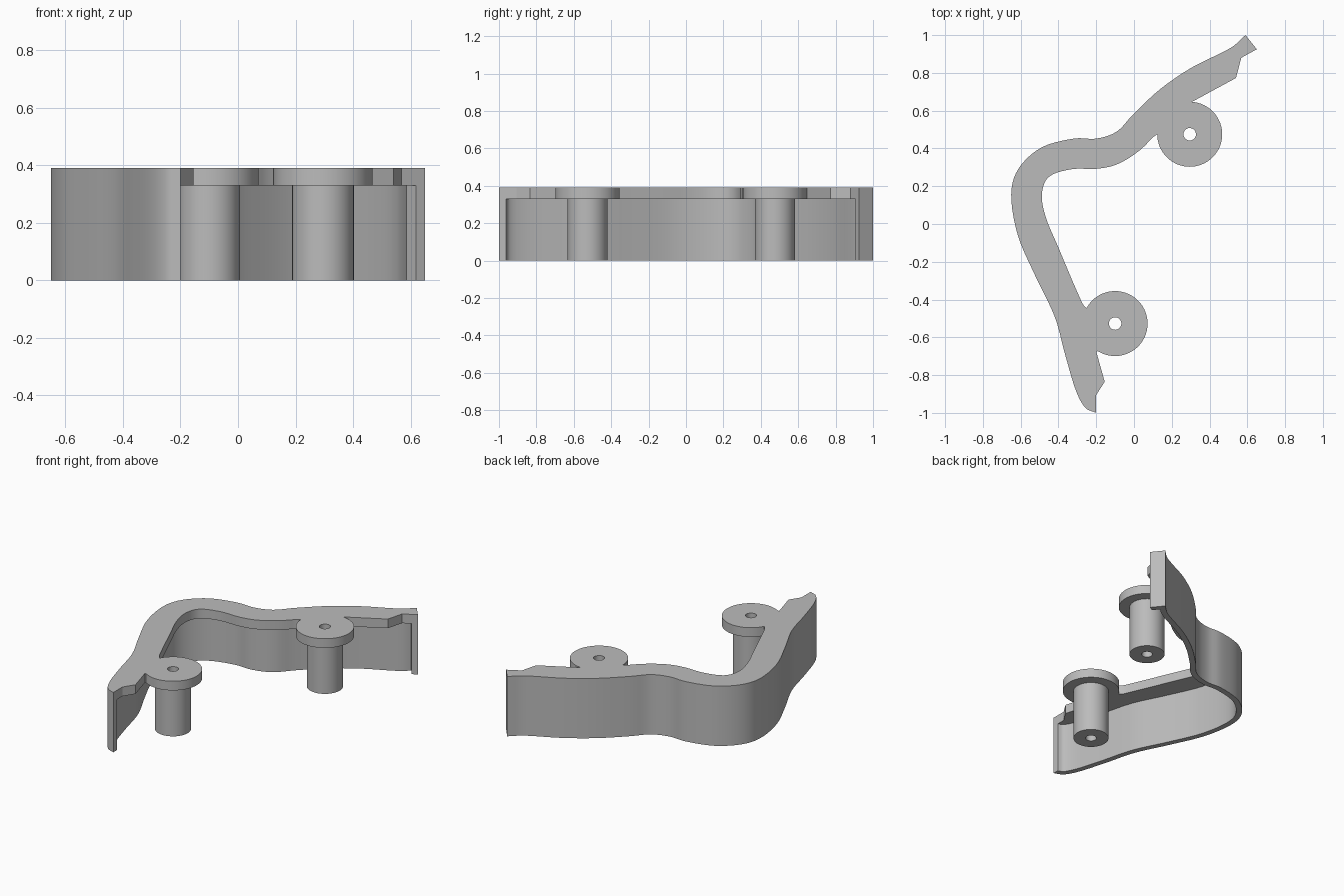
import bpy, bmesh
from math import cos, sin, radians
from mathutils import Vector

if "Cube" in bpy.data.objects:
    bpy.data.objects.remove(bpy.data.objects["Cube"], do_unlink=True)

HEIGHT, FLANGE_Z, WALL = 0.39, 0.33, 0.036
POSTS = [(-0.10, -0.527), (0.295, 0.475)]
DISC_R, POST_R, HOLE_R = 0.172, 0.107, 0.033


def smooth_path(pts, steps=5):
    """Catmull-Rom curve through the points."""
    p = [Vector(q) for q in pts]
    p = [2 * p[0] - p[1]] + p + [2 * p[-1] - p[-2]]
    out = []
    for a, b, c, d in zip(p, p[1:], p[2:], p[3:]):
        for i in range(steps):
            t = i / steps
            out.append(0.5 * (2 * b + (c - a) * t + (2 * a - 5 * b + 4 * c - d) * t ** 2
                              + (3 * b - a - 3 * c + d) * t ** 3))
    return out + [p[-2]]


def arc(centre, r, start, end, n=48):
    return [Vector((centre[0] + r * cos(radians(start + (end - start) * i / n)),
                    centre[1] + r * sin(radians(start + (end - start) * i / n))))
            for i in range(n + 1)]


def prism(name, outline, z0, z1):
    """Extrude a flat outline between two heights."""
    bm = bmesh.new()
    base = bm.faces.new([bm.verts.new((p[0], p[1], z0)) for p in outline])
    top = bmesh.ops.extrude_face_region(bm, geom=[base])["geom"]
    bmesh.ops.translate(bm, vec=(0, 0, z1 - z0),
                        verts=[v for v in top if isinstance(v, bmesh.types.BMVert)])
    bmesh.ops.recalc_face_normals(bm, faces=bm.faces)
    mesh = bpy.data.meshes.new(name)
    bm.to_mesh(mesh)
    bm.free()
    obj = bpy.data.objects.new(name, mesh)
    bpy.context.collection.objects.link(obj)
    return obj


def combine(obj, tool, operation):
    """Apply a boolean and discard the tool."""
    mod = obj.modifiers.new(operation, "BOOLEAN")
    mod.operation, mod.solver, mod.object = operation, "EXACT", tool
    bpy.context.view_layer.objects.active = obj
    bpy.ops.object.modifier_apply(modifier=mod.name)
    bpy.data.objects.remove(tool, do_unlink=True)


# Outer face of the bent wall, back end to front end
outer = smooth_path([(0.59, 1.0), (0.53, 0.945), (0.46, 0.905), (0.30, 0.825), (0.14, 0.715),
                     (0, 0.585), (-0.09, 0.49), (-0.20, 0.452), (-0.32, 0.452),
                     (-0.49, 0.405), (-0.61, 0.295), (-0.65, 0.155), (-0.615, -0.06),
                     (-0.52, -0.28), (-0.42, -0.49), (-0.365, -0.69), (-0.31, -0.875),
                     (-0.26, -0.97), (-0.20, -1.0)])

# Inner edge of the top flange, with a round tab at each post
inner = smooth_path([(-0.26, -0.45), (-0.32, -0.315), (-0.40, -0.125), (-0.465, 0.03),
                     (-0.488, 0.155), (-0.45, 0.25), (-0.33, 0.29), (-0.19, 0.293),
                     (-0.08, 0.32), (0.03, 0.39), (0.115, 0.475)])
front_tip = [(-0.20, -0.905), (-0.155, -0.835), (-0.20, -0.675)]
back_tip = [(0.54, 0.773), (0.568, 0.88), (0.65, 0.925)]
outline = (outer + front_tip + arc(POSTS[0], DISC_R, -122, 152) + inner[1:-1]
           + arc(POSTS[1], DISC_R, 180, 446) + back_tip)
bracket = prism("bracket", outline, 0, HEIGHT)

# Hollow out below the flange, leaving a thin wall and a lip at the back end
wall = []
for i, p in enumerate(outer):
    t = (outer[min(i + 1, len(outer) - 1)] - outer[max(i - 1, 0)]).normalized()
    wall.append(p + WALL * Vector((-t.y, t.x)))
wall = [p for p in wall if p.x < 0.57]
hollow = [(0.71, 0.79), (0.585, 0.95)] + wall + [(0.9, wall[-1].y)]
combine(bracket, prism("hollow_cutter", hollow, -0.1, FLANGE_Z), "DIFFERENCE")

# Posts with through holes
for centre in POSTS:
    combine(bracket, prism("post", arc(centre, POST_R, 0, 360)[:-1], 0, FLANGE_Z + 0.03), "UNION")
    combine(bracket, prism("hole_cutter", arc(centre, HOLE_R, 0, 360, 32)[:-1], -0.1, 0.5),
            "DIFFERENCE")

# Material and shading
grey = bpy.data.materials.new("plain_grey")
grey.use_nodes = True
colour = (0.5, 0.5, 0.5, 1)
grey.diffuse_color = colour
grey.node_tree.nodes["Principled BSDF"].inputs["Base Color"].default_value = colour
bracket.data.materials.clear()
bracket.data.materials.append(grey)
for face in bracket.data.polygons:
    face.material_index = 0
bpy.ops.object.select_all(action="DESELECT")
bracket.select_set(True)
bpy.context.view_layer.objects.active = bracket
bpy.ops.object.shade_smooth_by_angle(angle=radians(30))
